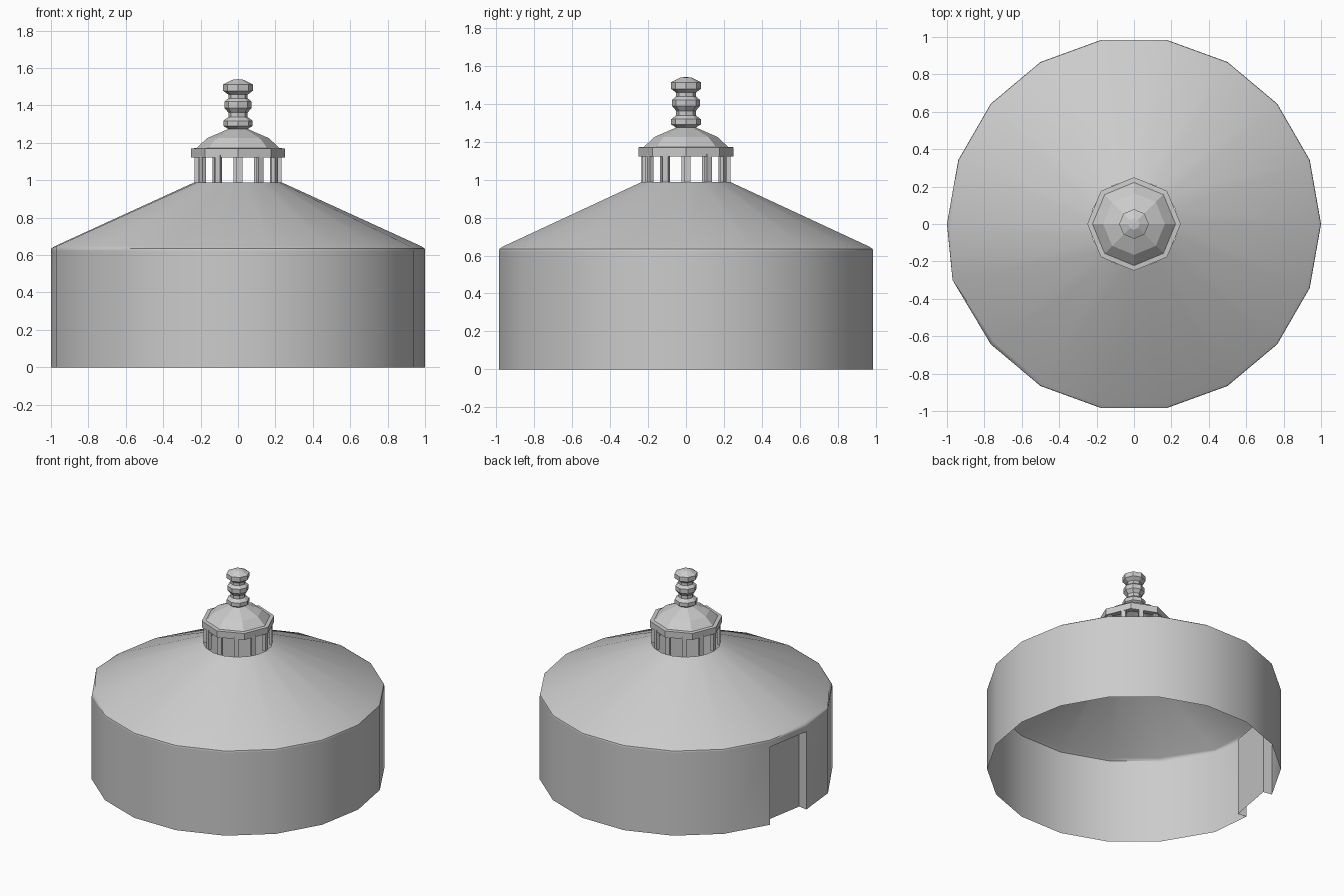
import bpy, bmesh
from math import cos, sin, pi, radians
from mathutils import Vector

if "Cube" in bpy.data.objects:
    bpy.data.objects.remove(bpy.data.objects["Cube"])


def finish(name, bm, smooth=False):
    bmesh.ops.recalc_face_normals(bm, faces=bm.faces[:])
    mesh = bpy.data.meshes.new(name)
    bm.to_mesh(mesh)
    bm.free()
    obj = bpy.data.objects.new(name, mesh)
    bpy.context.collection.objects.link(obj)
    if smooth:
        bpy.ops.object.select_all(action='DESELECT')
        obj.select_set(True)
        bpy.context.view_layer.objects.active = obj
        bpy.ops.object.shade_smooth_by_angle(angle=radians(35))
    return obj


def lathe(profile, sides, cap_bottom=False, cap_top=False):
    """Turn (radius, z) points into rings around z; returns bmesh and rings."""
    bm = bmesh.new()
    rings = [[bm.verts.new((r * cos(2 * pi * i / sides), r * sin(2 * pi * i / sides), z))
              for i in range(sides)] for r, z in profile]
    for a, b in zip(rings, rings[1:]):
        for i in range(sides):
            j = (i + 1) % sides
            bm.faces.new((a[i], a[j], b[j], b[i]))
    if cap_bottom:
        bm.faces.new(rings[0][::-1])
    if cap_top:
        bm.faces.new(rings[-1])
    return bm, rings


# Round wall with a shallow recessed doorway filling one facet
door_top, wall_top, depth = 0.585, 0.625, 0.068
bm, rings = lathe([(1, 0), (1, door_top), (1, wall_top)], 18)
for ring in rings:                      # slightly displaced wall corner
    ring[10].co.x, ring[10].co.y = -0.97, -0.30
corners = [rings[0][8], rings[0][9], rings[1][9], rings[1][8]]
door = next(f for f in bm.faces if set(f.verts) == set(corners))
bm.faces.remove(door)
inward = Vector((-cos(radians(170)), -sin(radians(170)), 0)) * depth
inner = [bm.verts.new(v.co + inward) for v in corners]
bm.faces.new(inner)
for i in (1, 2, 3):                     # jambs and lintel
    j = (i + 1) % 4
    bm.faces.new((corners[i], corners[j], inner[j], inner[i]))
finish("wall", bm, smooth=True)

# Conical roof with a narrow eave bevel, open under the lantern
bm, rings = lathe([(1, wall_top), (0.998, 0.635), (0.98, 0.647), (0.235, 0.988)], 18)
for ring in rings[:3]:
    ring[10].co.x, ring[10].co.y = -0.97, -0.30
finish("roof", bm, smooth=True)

# Lantern posts
bm = bmesh.new()
for k in range(12):
    a = 2 * pi * k / 12 + radians(2)
    box = bmesh.ops.create_cube(bm, size=1)["verts"]
    for v in box:
        r, t = 0.222 + v.co.x * 0.022, v.co.y * 0.032
        v.co = (r * cos(a) - t * sin(a), r * sin(a) + t * cos(a), 1.06 + v.co.z * 0.15)
finish("lantern_posts", bm)

# Octagonal lantern cornice and cap
bm, _ = lathe([(0.21, 1.122), (0.25, 1.122), (0.25, 1.17), (0.222, 1.172),
               (0.165, 1.225), (0.045, 1.277)], 8, cap_top=True)
finish("lantern_cap", bm)

# Turned finial
bm, _ = lathe([(0.045, 1.27), (0.078, 1.29), (0.078, 1.318), (0.052, 1.338),
               (0.052, 1.362), (0.073, 1.387), (0.073, 1.42), (0.052, 1.438),
               (0.052, 1.458), (0.079, 1.478), (0.079, 1.512), (0.03, 1.537),
               (0.003, 1.54)], 8, cap_bottom=True, cap_top=True)
finish("finial", bm)
